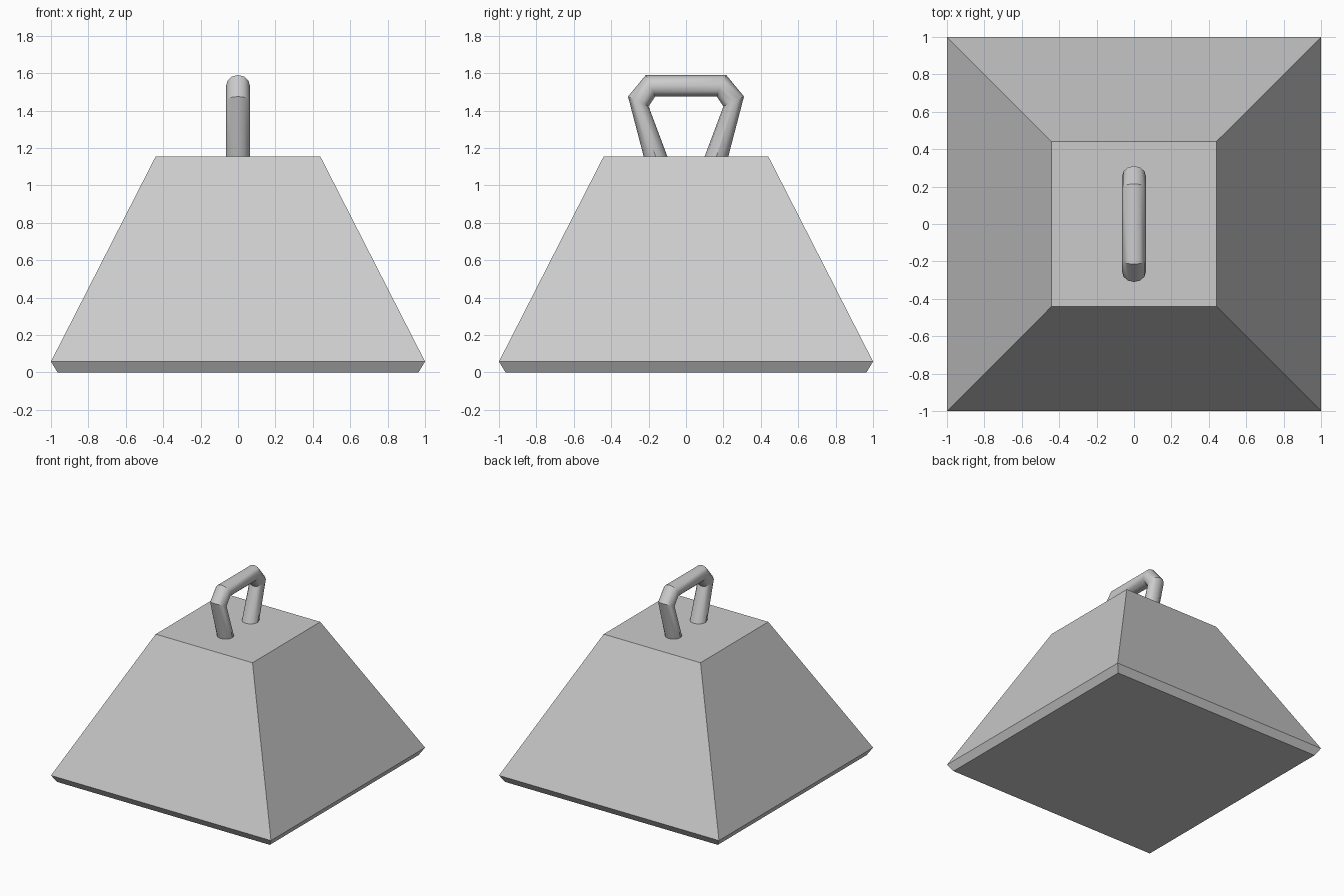
import bpy, bmesh
from math import cos, sin, pi, radians

if "Cube" in bpy.data.objects:
    bpy.data.objects.remove(bpy.data.objects["Cube"])


def loft(name, rings):
    """Skin a list of equal-sized vertex rings and cap both ends."""
    bm = bmesh.new()
    loops = [[bm.verts.new(p) for p in ring] for ring in rings]
    n = len(loops[0])
    for a, b in zip(loops, loops[1:]):
        for i in range(n):
            j = (i + 1) % n
            bm.faces.new((a[i], a[j], b[j], b[i]))
    bm.faces.new(loops[0])
    bm.faces.new(loops[-1])
    bmesh.ops.recalc_face_normals(bm, faces=bm.faces)
    mesh = bpy.data.meshes.new(name)
    bm.to_mesh(mesh)
    bm.free()
    obj = bpy.data.objects.new(name, mesh)
    bpy.context.collection.objects.link(obj)
    return obj


# tapered square body with a chamfered base
loft("weight_body", [
    [(sx * h, sy * h, z) for sx, sy in ((-1, -1), (1, -1), (1, 1), (-1, 1))]
    for h, z in ((0.965, 0), (1.0, 0.058), (0.44, 1.155))])

# handle: mitred rings spanning outer to inner corner points (y, z)
half = [((0.225, 1.15), (0.098, 1.15)),
        ((0.31, 1.475), (0.20, 1.422)),
        ((0.215, 1.59), (0.165, 1.475))]
pairs = half + [((-a[0], a[1]), (-b[0], b[1])) for a, b in reversed(half)]
SIDES, RADIUS = 12, 0.064
rings = []
for (oy, oz), (iy, iz) in pairs:
    cy, cz, dy, dz = (oy + iy) / 2, (oz + iz) / 2, (oy - iy) / 2, (oz - iz) / 2
    angles = [2 * pi * k / SIDES for k in range(SIDES)]
    rings.append([(RADIUS * sin(t), cy + dy * cos(t), cz + dz * cos(t)) for t in angles])
handle = loft("handle", rings)

bpy.context.view_layer.objects.active = handle
handle.select_set(True)
bpy.ops.object.shade_smooth_by_angle(angle=radians(35))
